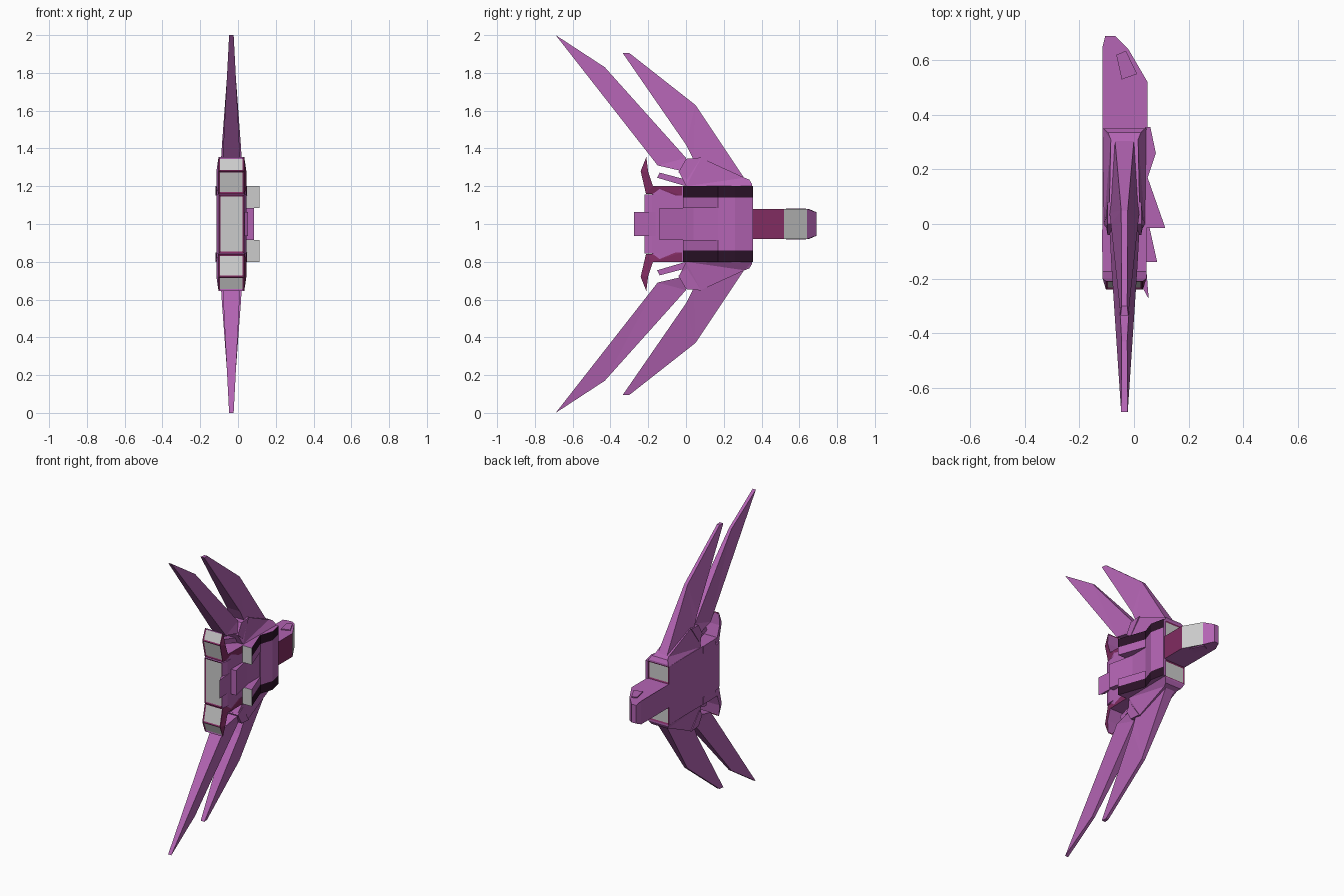
import bpy, bmesh
from mathutils import Vector

if "Cube" in bpy.data.objects:
    bpy.data.objects.remove(bpy.data.objects["Cube"])


def material(name, rgb):
    m = bpy.data.materials.new(name)
    m.diffuse_color = (*rgb, 1)
    m.use_nodes = True
    m.node_tree.nodes["Principled BSDF"].inputs["Base Color"].default_value = m.diffuse_color
    return m


PURPLE = material("purple", (0.45, 0.126, 0.45))
MAGENTA = material("magenta", (0.22, 0.025, 0.12))
DARK = material("dark", (0.024, 0.006, 0.021))
GREY = material("grey", (0.8, 0.8, 0.8))
MATS = [PURPLE, MAGENTA, DARK, GREY]
P, M, D, G = range(4)


def finish(name, bm, paint=None, inset=None, mirror=False):
    """paint(face) gives a material index; inset(face) picks faces to frame and recess in grey."""
    bmesh.ops.recalc_face_normals(bm, faces=bm.faces)
    bm.normal_update()
    if paint:
        for f in bm.faces:
            f.material_index = paint(f)
    if inset:
        picked = [f for f in bm.faces if inset(f)]
        ring = bmesh.ops.inset_individual(bm, faces=picked, thickness=0.012, depth=-0.005)
        for f in ring["faces"]:
            f.material_index = M
        for f in picked:
            f.material_index = G
    me = bpy.data.meshes.new(name)
    bm.to_mesh(me)
    bm.free()
    for m in MATS:
        me.materials.append(m)
    ob = bpy.data.objects.new(name, me)
    ob.location.z = 1           # the symmetry plane is z = 1
    bpy.context.collection.objects.link(ob)
    if mirror:
        mod = ob.modifiers.new("mirror", 'MIRROR')
        mod.use_axis = (False, False, True)
    return ob


def join_rings(a, b):
    bm = bmesh.new()
    va = [bm.verts.new(p) for p in a]
    vb = [bm.verts.new(p) for p in b]
    n = len(a)
    bm.faces.new(va)
    bm.faces.new(vb[::-1])
    for i in range(n):
        j = (i + 1) % n
        bm.faces.new((va[i], vb[i], vb[j], va[j]))
    bm.normal_update()
    return bm


def prism(xy, z0, z1):
    """Side profile in x, y extruded across z (relative to the centre plane)."""
    return join_rings([Vector((x, y, z0)) for x, y in xy],
                      [Vector((x, y, z1)) for x, y in xy])


def slab(pts, cx=-0.035):
    """Outline of (y, z, half thickness)."""
    bm = join_rings([Vector((cx - h, y, z - 1)) for y, z, h in pts],
                    [Vector((cx + h, y, z - 1)) for y, z, h in pts])
    bmesh.ops.triangulate(bm, faces=[f for f in bm.faces if len(f.verts) > 4])
    return bm


# Nose with canopy, tip tapered sideways
nose = prism([(-0.115, 0.35), (0.05, 0.35), (0.05, 0.52), (-0.02, 0.64),
              (-0.07, 0.69), (-0.105, 0.69), (-0.115, 0.65)], -0.08, 0.08)
for v in nose.verts:
    if v.co.y > 0.68:
        v.co.z *= 0.78


def nose_paint(f):
    c = f.calc_center_median()
    if f.normal.x > 0.95:
        return M
    return G if f.normal.x > 0.8 and c.y < 0.6 else P


finish("nose", nose, nose_paint)
finish("nose_side_panel", prism([(-0.065, 0.62), (-0.03, 0.635), (0.012, 0.55), (-0.045, 0.53)],
                                0.075, 0.082), mirror=True)

# Fuselage core and the engine block at its back
hull = [(-0.115, 0.35), (0.045, 0.35), (0.045, -0.14), (0.035, -0.18),
        (-0.1, -0.18), (-0.115, -0.16)]
finish("fuselage_core", prism(hull, -0.08, 0.08))
finish("main_engine", prism([(-0.115, -0.1), (0.045, -0.1), (0.045, -0.18), (0.032, -0.22),
                             (-0.1, -0.22), (-0.115, -0.18)], -0.155, 0.155),
       inset=lambda f: f.normal.y < -0.95)

# Side nacelles with front intakes
finish("nacelle", prism(hull, 0.08, 0.2), inset=lambda f: f.normal.y > 0.95, mirror=True)

# Top booster ramps: light inner half, dark outer half, grey exhausts
ramp = [(0.04, 0.355), (0.06, 0.355), (0.08, 0.26), (0.05, 0.17), (0.115, -0.015), (0.04, -0.015)]


def ramp_paint(col):
    return lambda f: G if f.normal.y < -0.95 else (col if f.normal.x > 0.3 else P)


finish("booster_inner", prism(ramp, 0.085, 0.14), ramp_paint(P), mirror=True)
finish("booster_outer", prism(ramp, 0.14, 0.2), ramp_paint(D), mirror=True)

# Centre spine plates
finish("spine_front", prism(ramp[:4] + [(0.04, 0.17)], -0.085, 0.085))
finish("spine_middle", prism([(0.045, 0.04), (0.085, -0.14), (0.04, -0.14), (0.03, 0.04)],
                             -0.085, 0.085))
finish("spine_tail", prism([(0.04, -0.1), (0.054, -0.275), (0.035, -0.24), (0.03, -0.1)],
                           -0.063, 0.063))

# Angled rear thrusters, narrowing towards the exhaust
fin = [(-0.02, 1.15, 0.083), (-0.02, 1.2, 0.083), (-0.175, 1.2, 0.08), (-0.2, 1.275, 0.08),
       (-0.21, 1.355, 0.068), (-0.24, 1.28, 0.068), (-0.212, 1.16, 0.068)]
finish("rear_thruster", slab(fin, -0.035),
       lambda f: M if f.normal.x > 0.7 else P,
       lambda f: f.normal.y < -0.8 and f.calc_center_median().y < -0.2, mirror=True)

# Wing roots, wings and small struts
finish("wing_root", slab([(0.35, 1.2, 0.08), (0.35, 1.21, 0.075), (0.335, 1.235, 0.06),
                          (0.31, 1.245, 0.05), (0.08, 1.35, 0.055), (0.0, 1.34, 0.055),
                          (-0.035, 1.27, 0.055), (0.0, 1.2, 0.075)]), mirror=True)
finish("wing_joint", slab([(0.0, 1.345, 0.062), (0.08, 1.352, 0.062), (0.005, 1.235, 0.07),
                           (-0.04, 1.275, 0.062)]), mirror=True)
finish("front_wing", slab([(0.31, 1.24, 0.035), (0.05, 1.63, 0.012), (-0.3, 1.905, 0.01),
                           (-0.335, 1.905, 0.014), (0.0, 1.42, 0.05), (0.04, 1.34, 0.055)]),
       mirror=True)
finish("rear_wing", slab([(0.0, 1.35, 0.035), (-0.43, 1.83, 0.01), (-0.69, 2.0, 0.012),
                          (-0.15, 1.31, 0.048), (-0.02, 1.28, 0.055)]), mirror=True)
finish("strut", slab([(0.0, 1.235, 0.03), (-0.14, 1.272, 0.02), (-0.153, 1.245, 0.02),
                      (0.0, 1.2, 0.03)]), mirror=True)
